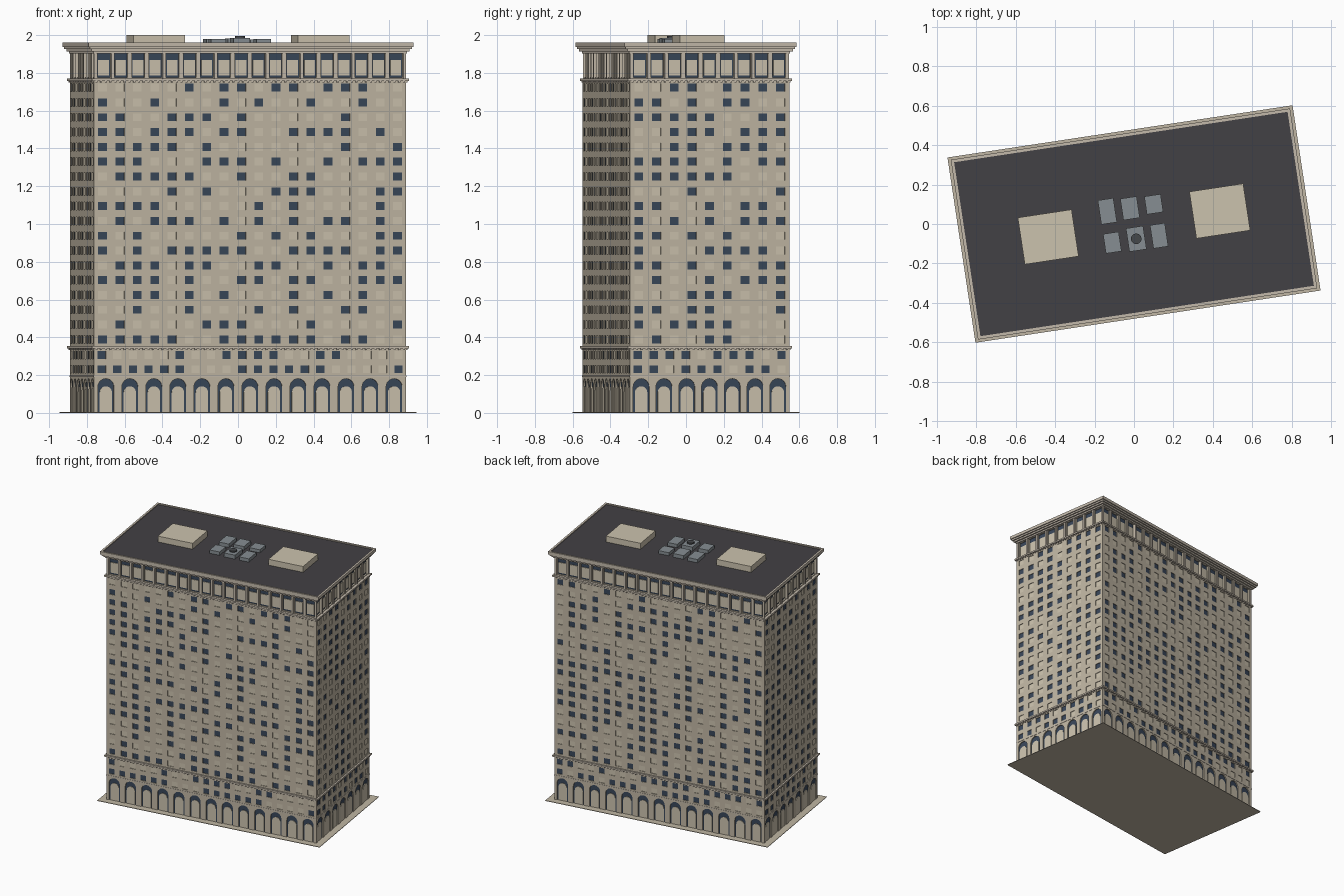
import bpy, bmesh, math, random
from mathutils import Vector

if "Cube" in bpy.data.objects:
    bpy.data.objects.remove(bpy.data.objects["Cube"])
random.seed(4)
ROT = math.radians(8.6)
HX, HY = 0.836, 0.427          # half size of the tower body


def mat(name, r, g, b):
    m = bpy.data.materials.new(name)
    m.diffuse_color = (r, g, b, 1)
    m.use_nodes = True
    m.node_tree.nodes["Principled BSDF"].inputs["Base Color"].default_value = m.diffuse_color
    return m


WALL = mat("limestone", 0.53, 0.47, 0.37)
GLASS = mat("dark_glass", 0.04, 0.062, 0.1)
BLIND = mat("pale_blind", 0.6, 0.54, 0.42)
TRIM = mat("trim", 0.55, 0.49, 0.41)
ROOF = mat("roof_felt", 0.055, 0.052, 0.058)
METAL = mat("metal", 0.24, 0.27, 0.29)
FAN = mat("fan_dark", 0.06, 0.065, 0.07)


def finish(name, bm, mats):
    me = bpy.data.meshes.new(name)
    bm.to_mesh(me)
    bm.free()
    for m in mats:
        me.materials.append(m)
    ob = bpy.data.objects.new(name, me)
    ob.rotation_euler.z = ROT
    bpy.context.collection.objects.link(ob)
    return ob


def add_box(bm, x, y, z0, z1, hx, hy):
    vs = bmesh.ops.create_cube(bm, size=1)["verts"]
    for v in vs:
        v.co = Vector((x + v.co.x * 2 * hx, y + v.co.y * 2 * hy,
                       (z0 + z1) / 2 + v.co.z * (z1 - z0)))


def box(name, x, y, z0, z1, hx, hy, m):
    bm = bmesh.new()
    add_box(bm, x, y, z0, z1, hx, hy)
    return finish(name, bm, [m])


def sides(inset=0):
    """Yield half width and a (u, z, depth) -> point function per facade."""
    hx, hy = HX - inset, HY - inset
    for k in range(4):
        a = k * math.pi / 2
        U = Vector((math.cos(a), math.sin(a), 0))
        N = Vector((math.sin(a), -math.cos(a), 0))
        w, h = (hx, hy) if k % 2 == 0 else (hy, hx)
        yield k, w, lambda u, z, d, U=U, N=N, h=h: U * u + N * (h - d) + Vector((0, 0, z))


def poly(bm, P, pts, m=0):
    f = bm.faces.new([bm.verts.new(P(*p)) for p in pts])
    f.material_index = m


def rect(bm, P, u0, u1, z0, z1, d, m=0):
    poly(bm, P, [(u0, z0, d), (u1, z0, d), (u1, z1, d), (u0, z1, d)], m)


def reveal(bm, P, outline, d0, d1, m=0, closed=True):
    n = len(outline)
    for i in range(n if closed else n - 1):
        a, b = outline[i], outline[(i + 1) % n]
        poly(bm, P, [(*a, d0), (*b, d0), (*b, d1), (*a, d1)], m)


def window(bm, P, u0, u1, z0, z1, hw, b, t, depth, m):
    """Wall cell with a recessed rectangular pane."""
    c = (u0 + u1) / 2
    rect(bm, P, u0, c - hw, z0, z1, 0)
    rect(bm, P, c + hw, u1, z0, z1, 0)
    rect(bm, P, c - hw, c + hw, z0, b, 0)
    rect(bm, P, c - hw, c + hw, t, z1, 0)
    reveal(bm, P, [(c - hw, b), (c - hw, t), (c + hw, t), (c + hw, b)], 0, depth)
    rect(bm, P, c - hw, c + hw, b, t, depth, m)


def arch_line(c, hw, spring, n=12):
    pts = [(c - hw, 0)]
    pts += [(c - hw * math.cos(math.pi * i / n), spring + hw * math.sin(math.pi * i / n))
            for i in range(n + 1)]
    return pts + [(c + hw, 0)]


def arch(bm, P, u0, u1, z1):
    """Wall cell with an arched opening and a raised pale panel inside."""
    c, hw, s = (u0 + u1) / 2, 0.043, 0.138
    o = arch_line(c, hw, s)
    rect(bm, P, u0, c - hw, 0, z1, 0)
    rect(bm, P, c + hw, u1, 0, z1, 0)
    for a, b in zip(o[1:-2], o[2:-1]):
        poly(bm, P, [(*a, 0), (*b, 0), (b[0], z1, 0), (a[0], z1, 0)])
    reveal(bm, P, o, 0, 0.008, 0, False)
    poly(bm, P, [(*p, 0.008) for p in reversed(o)], 1)
    i = arch_line(c, 0.033, 0.108)
    poly(bm, P, [(*p, 0.004) for p in reversed(i)], 2)
    reveal(bm, P, i, 0.004, 0.008, 2, False)


def window_floors(name, z0, z1, rows, nx, ny, hw, hh):
    bm = bmesh.new()
    dz = (z1 - z0) / rows
    for k, w, P in sides():
        n = nx if k % 2 == 0 else ny
        for r in range(rows):
            for i in range(n):
                u0, u1 = -w + 2 * w * i / n, -w + 2 * w * (i + 1) / n
                zc = z0 + dz * (r + 0.5)
                window(bm, P, u0, u1, z0 + r * dz, z0 + (r + 1) * dz, hw,
                       zc - hh, zc + hh, 0.005, 1 if random.random() < 0.56 else 2)
    finish(name, bm, [WALL, GLASS, BLIND])


# Pavement slab
box("base_slab", 0, 0, 0, 0.004, 0.885, 0.475, WALL)

# Ground floor arcade
bm = bmesh.new()
for k, w, P in sides():
    n = 13 if k % 2 == 0 else 7
    for i in range(n):
        arch(bm, P, -w + 2 * w * i / n, -w + 2 * w * (i + 1) / n, 0.193)
finish("arcade", bm, [WALL, GLASS, BLIND])
box("arcade_band", 0, 0, 0.191, 0.197, HX + 0.002, HY + 0.002, TRIM)

# Lower and main window floors
window_floors("lower_floors", 0.193, 0.345, 2, 20, 10, 0.022, 0.021)
window_floors("main_floors", 0.35, 1.761, 18, 18, 9, 0.0235, 0.021)

# Ledges with dentils beneath
for name, z in (("lower_ledge", 0.342), ("upper_ledge", 1.758)):
    box(name, 0, 0, z, z + 0.012, HX + 0.012, HY + 0.012, TRIM)
    bm = bmesh.new()
    for k, w, P in sides():
        n = int(2 * w / 0.025)
        for i in range(n):
            p = P(-w + 2 * w * (i + 0.5) / n, z, -0.003)
            add_box(bm, p.x, p.y, z - 0.008, z, 0.005, 0.005)
    finish(name + "_dentils", bm, [TRIM])

# Crown floor: deep bays, pale panels and pilasters
bm, pil = bmesh.new(), bmesh.new()
for k, w, P in sides(0.008):
    n = 18 if k % 2 == 0 else 9
    for i in range(n):
        u0, u1 = -w + 2 * w * i / n, -w + 2 * w * (i + 1) / n
        c = (u0 + u1) / 2
        window(bm, P, u0, u1, 1.765, 1.915, 0.034, 1.775, 1.902, 0.012, 1)
        q = [(c - 0.029, 1.787), (c - 0.029, 1.868), (c + 0.029, 1.868), (c + 0.029, 1.787)]
        rect(bm, P, c - 0.029, c + 0.029, 1.787, 1.868, 0.007, 2)
        reveal(bm, P, q, 0.007, 0.012, 2)
    for i in range(n):
        p = P(-w + 2 * w * i / n, 0, 0)
        add_box(pil, p.x, p.y, 1.768, 1.905, 0.007, 0.007)
finish("crown_floor", bm, [WALL, GLASS, BLIND])
finish("crown_pilasters", pil, [TRIM])

# Stepped cornice
for i, (z0, z1, d) in enumerate([(1.903, 1.914, 0.004), (1.914, 1.926, 0.016),
                                 (1.926, 1.938, 0.026), (1.938, 1.952, 0.034)]):
    box(f"cornice_step_{i + 1}", 0, 0, z0, z1, HX + d, HY + d, TRIM)
box("roof_deck", 0, 0, 1.945, 1.954, 0.858, 0.448, ROOF)
for s in (-1, 1):
    box("parapet_long", 0, s * 0.4535, 1.95, 1.961, 0.87, 0.0075, TRIM)
    box("parapet_short", s * 0.8625, 0, 1.95, 1.961, 0.0075, 0.446, TRIM)

# Rooftop penthouses and machinery
for s in (-1, 1):
    box("roof_penthouse", s * 0.44, 0, 1.95, 2.0, 0.138, 0.12, BLIND)
for x, y, hx, hy, t in [(-0.124, 0.084, 0.04, 0.062, 1.98), (-0.008, 0.082, 0.042, 0.055, 1.983),
                        (0.114, 0.084, 0.042, 0.046, 1.978), (-0.123, -0.077, 0.04, 0.05, 1.98),
                        (0, -0.076, 0.044, 0.06, 1.985), (0.117, -0.078, 0.038, 0.06, 1.98)]:
    box("roof_unit", x, y, 1.95, t, hx, hy, METAL)
bm = bmesh.new()
bmesh.ops.create_cone(bm, cap_ends=True, segments=16, radius1=0.027, radius2=0.027, depth=0.012)
bmesh.ops.translate(bm, verts=bm.verts, vec=(0, -0.076, 1.989))
finish("roof_fan", bm, [FAN])
